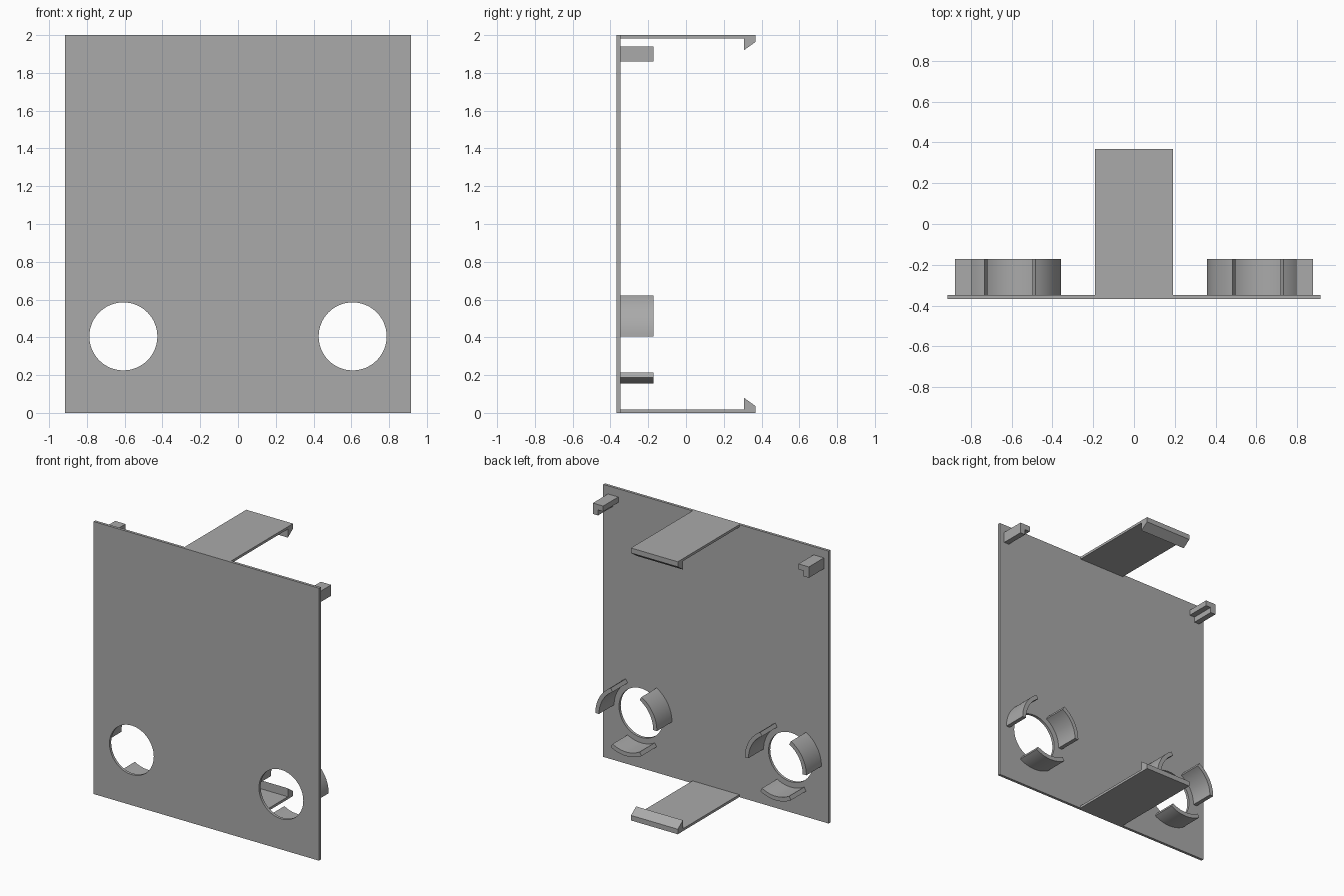
import bpy, bmesh, math
from mathutils import Vector

if "Cube" in bpy.data.objects:
    bpy.data.objects.remove(bpy.data.objects["Cube"])

grey = bpy.data.materials.new("plain grey")
grey.diffuse_color = (0.4, 0.4, 0.4, 1)
grey.use_nodes = True
grey.node_tree.nodes["Principled BSDF"].inputs["Base Color"].default_value = grey.diffuse_color

FRONT, BACK = -0.367, -0.347      # panel faces
CLIP_END = -0.172                 # depth reached by rings and corner clips
HOLE_X, HOLE_Z = 0.607, 0.405


def prism(name, points, offset, smooth=False):
    """Extrude a closed 3D outline along an offset vector."""
    bm = bmesh.new()
    face = bm.faces.new([bm.verts.new(p) for p in points])
    ext = bmesh.ops.extrude_face_region(bm, geom=[face])
    moved = [g for g in ext["geom"] if isinstance(g, bmesh.types.BMVert)]
    bmesh.ops.translate(bm, verts=moved, vec=Vector(offset))
    bmesh.ops.recalc_face_normals(bm, faces=bm.faces)
    mesh = bpy.data.meshes.new(name)
    bm.to_mesh(mesh)
    bm.free()
    mesh.materials.append(grey)
    ob = bpy.data.objects.new(name, mesh)
    bpy.context.collection.objects.link(ob)
    if smooth:
        bpy.ops.object.select_all(action='DESELECT')
        ob.select_set(True)
        bpy.context.view_layer.objects.active = ob
        bpy.ops.object.shade_smooth_by_angle(angle=math.radians(30))
    return ob


def arc(cx, radius, start, end, steps, y):
    angles = [math.radians(start + (end - start) * i / steps) for i in range(steps + 1)]
    return [(cx + radius * math.cos(a), y, HOLE_Z + radius * math.sin(a)) for a in angles]


# Front panel with two round holes
panel = prism("panel", [(-0.915, FRONT, 0), (0.915, FRONT, 0),
                        (0.915, FRONT, 2), (-0.915, FRONT, 2)], (0, BACK - FRONT, 0))
for side, label in ((-1, "left"), (1, "right")):
    cutter = prism(label + "_hole_cutter", arc(side * HOLE_X, 0.18, 0, 360, 64, FRONT - 0.1)[:-1],
                   (0, 0.3, 0))
    cutter.hide_render = True
    cutter.hide_viewport = True
    cut = panel.modifiers.new(label + "_hole", 'BOOLEAN')
    cut.operation = 'DIFFERENCE'
    cut.solver = 'EXACT'
    cut.object = cutter
# Bake the holes, then drop the cutters
bpy.context.view_layer.update()
graph = bpy.context.evaluated_depsgraph_get()
baked = bpy.data.meshes.new_from_object(panel.evaluated_get(graph))
panel.modifiers.clear()
panel.data = baked
for ob in [o for o in bpy.data.objects if o.name.endswith("cutter")]:
    bpy.data.objects.remove(ob)
bpy.ops.object.select_all(action='DESELECT')
panel.select_set(True)
bpy.context.view_layer.objects.active = panel
bpy.ops.object.shade_smooth_by_angle(angle=math.radians(30))

for side, label in ((-1, "left"), (1, "right")):
    # Three curved ring segments behind each hole
    for i, mid in enumerate((30, 150, 270)):
        outline = (arc(side * HOLE_X, 0.25, mid - 30, mid + 30, 16, BACK)
                   + arc(side * HOLE_X, 0.22, mid + 30, mid - 30, 16, BACK))
        prism(f"{label}_ring_segment_{i + 1}", outline, (0, CLIP_END - BACK, 0), True)
    # L-shaped corner clip with its leg on the outer side
    ell = [(0.793, 1.94), (0.877, 1.94), (0.877, 1.86), (0.835, 1.86), (0.835, 1.90), (0.793, 1.90)]
    prism(label + "_corner_clip", [(side * x, BACK, z) for x, z in ell], (0, CLIP_END - BACK, 0))

# Snap arms with hooked ends, along the top and bottom edges
hook = [(BACK, 0), (0.367, 0), (0.367, 0.037), (0.307, 0.08), (0.307, 0.018), (BACK, 0.018)]
for name, flip in (("bottom_snap_arm", False), ("top_snap_arm", True)):
    prism(name, [(-0.19, y, 2 - z if flip else z) for y, z in hook], (0.38, 0, 0))
